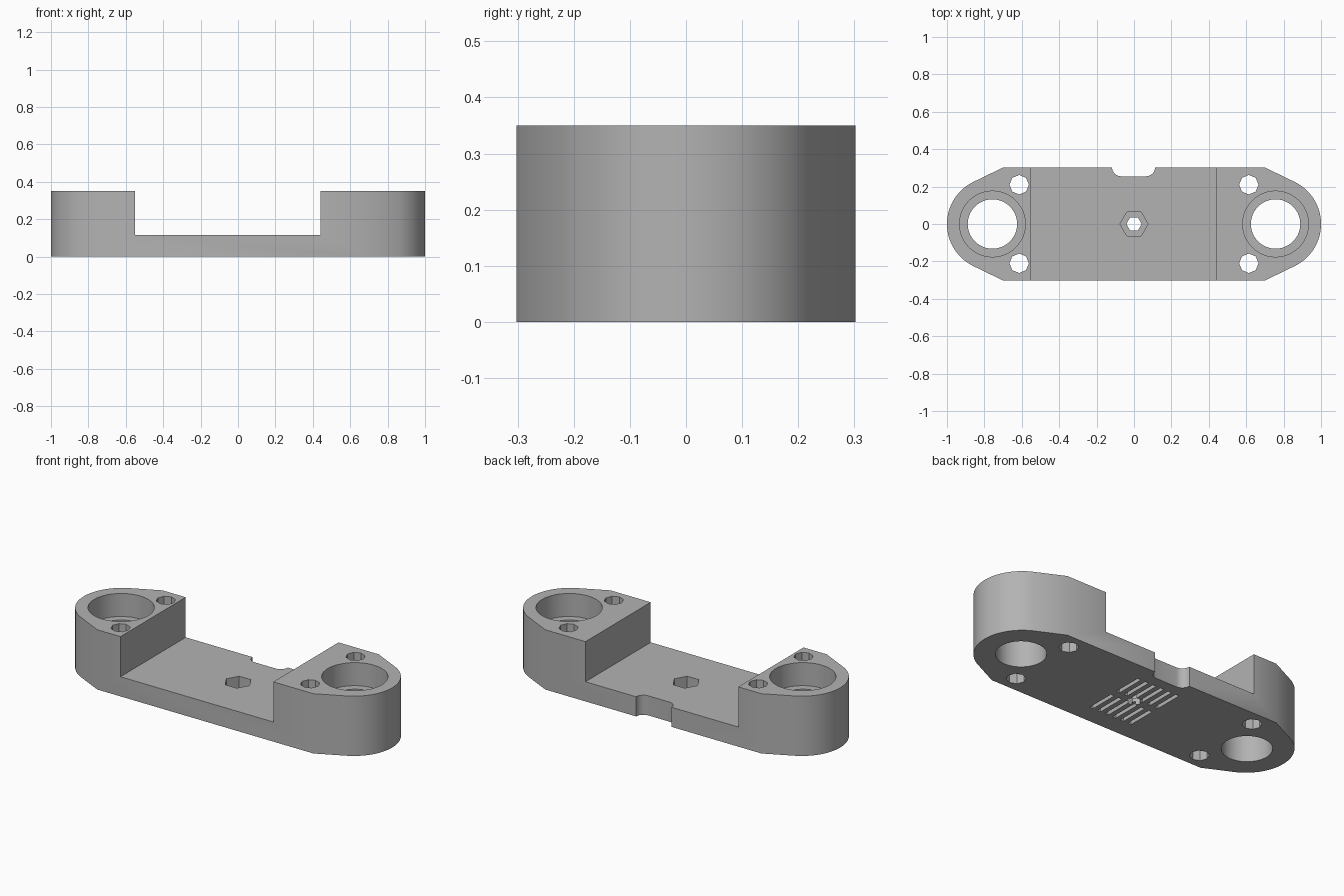
import bpy
import bmesh
from math import cos, sin, pi, radians

if "Cube" in bpy.data.objects:
    bpy.data.objects.remove(bpy.data.objects["Cube"], do_unlink=True)

HEIGHT, WEB = 0.35, 0.115
HALF_DEPTH = 0.302

grey = bpy.data.materials.new("plain grey")
grey.use_nodes = True
colour = (0.45, 0.45, 0.45, 1)
grey.diffuse_color = colour
grey.node_tree.nodes["Principled BSDF"].inputs["Base Color"].default_value = colour


def arc(cx, cy, r, start, end, steps):
    angles = [radians(start + (end - start) * i / steps) for i in range(steps + 1)]
    return [(cx + r * cos(a), cy + r * sin(a)) for a in angles]


def circle(cx, cy, r, sides):
    return arc(cx, cy, r, 0, 360, sides)[:-1]


def rectangle(x0, x1, y0, y1):
    return [(x0, y0), (x1, y0), (x1, y1), (x0, y1)]


def prism(name, outline, z0, z1):
    """Extrude a plan outline from z0 up to z1."""
    bm = bmesh.new()
    face = bm.faces.new([bm.verts.new((x, y, z0)) for x, y in outline])
    top = bmesh.ops.extrude_face_region(bm, geom=[face])["geom"]
    bmesh.ops.translate(bm, vec=(0, 0, z1 - z0),
                        verts=[v for v in top if isinstance(v, bmesh.types.BMVert)])
    bmesh.ops.recalc_face_normals(bm, faces=bm.faces)
    mesh = bpy.data.meshes.new(name)
    bm.to_mesh(mesh)
    bm.free()
    obj = bpy.data.objects.new(name, mesh)
    bpy.context.collection.objects.link(obj)
    mesh.materials.append(grey)
    return obj


# Body: rounded ends tapering out to straight sides
right_end = [(0.7, -HALF_DEPTH)] + arc(0.75, 0, 0.25, -64, 64, 32) + [(0.7, HALF_DEPTH)]
body = prism("bracket_body", right_end + [(-x, -y) for x, y in right_end], 0, HEIGHT)

cutters = []


def cut(name, outline, z0, z1):
    cutters.append(prism(name, outline, z0, z1))


# Lowered middle between the two end blocks
cut("middle_cutter", rectangle(-0.55, 0.44, -0.5, 0.5), WEB, 0.5)

# Stepped bores and screw holes in each end
for side in (-1, 1):
    x = side * 0.757
    cut("bore_cutter", circle(x, 0, 0.132, 48), -0.1, 0.5)
    cut("bearing_seat_cutter", circle(x, 0, 0.176, 48), HEIGHT - 0.135, 0.5)
    for end in (-1, 1):
        cut("screw_hole_cutter", circle(side * 0.614, end * 0.21, 0.052, 8), -0.1, 0.5)

# Central hexagonal hole with a nut recess
cut("centre_hole_cutter", circle(0, 0, 0.041, 6), -0.1, 0.5)
cut("nut_recess_cutter", circle(0, 0, 0.075, 6), 0.04, 0.5)

# Round-cornered notch in the back edge
notch = (arc(-0.07, 0.302, 0.047, 180, 270, 8) + arc(0.065, 0.302, 0.047, 270, 360, 8)
         + [(0.112, 0.4), (-0.117, 0.4)])
cut("notch_cutter", notch, -0.1, 0.5)

# Two rows of shallow grooves underneath
for row in (-0.107, 0.107):
    for i in range(6):
        x = -0.13 + i * 0.051
        cut("groove_cutter", rectangle(x - 0.011, x + 0.011, row - 0.085, row + 0.085),
            -0.1, 0.02)

# Apply the cuts, then remove the cutters
for cutter in cutters:
    mod = body.modifiers.new(cutter.name, "BOOLEAN")
    mod.operation = "DIFFERENCE"
    mod.solver = "EXACT"
    mod.object = cutter
    cutter.hide_render = True

bpy.ops.object.select_all(action="DESELECT")
body.select_set(True)
bpy.context.view_layer.objects.active = body
for mod in list(body.modifiers):
    bpy.ops.object.modifier_apply(modifier=mod.name)
for cutter in cutters:
    bpy.data.objects.remove(cutter, do_unlink=True)
bpy.ops.object.shade_smooth_by_angle(angle=pi / 6)
